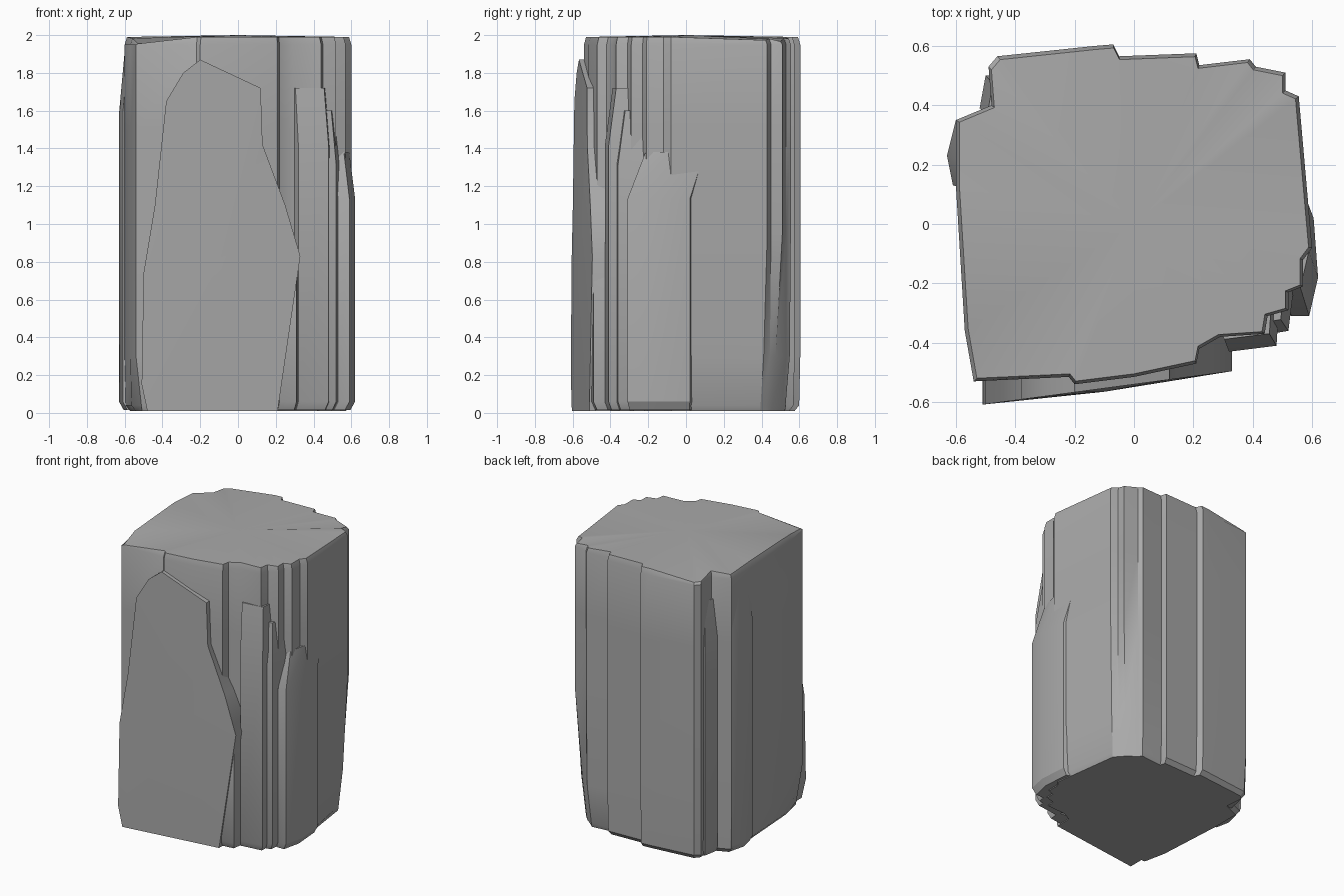
import bpy, bmesh, math
from mathutils import Vector

cube = bpy.data.objects.get("Cube")
if cube:
    bpy.data.objects.remove(cube, do_unlink=True)

stone = bpy.data.materials.new("grey_stone")
stone.use_nodes = True
GREY = (0.4, 0.4, 0.4, 1)
stone.diffuse_color = GREY
stone.node_tree.nodes["Principled BSDF"].inputs["Base Color"].default_value = GREY


def finish(name, bm):
    """Turn a bmesh into a shaded stone object."""
    bmesh.ops.recalc_face_normals(bm, faces=bm.faces)
    mesh = bpy.data.meshes.new(name)
    bm.to_mesh(mesh)
    bm.free()
    obj = bpy.data.objects.new(name, mesh)
    bpy.context.collection.objects.link(obj)
    mesh.materials.append(stone)
    bpy.ops.object.select_all(action="DESELECT")
    obj.select_set(True)
    bpy.context.view_layer.objects.active = obj
    bpy.ops.object.shade_smooth_by_angle(angle=math.radians(28))


def loft(name, rings, peak):
    """Skin a stack of rings and close it with a fan to the peak."""
    bm = bmesh.new()
    rings = [[bm.verts.new(p) for p in ring] for ring in rings]
    tip = bm.verts.new(peak)
    count = len(rings[0])
    for i in range(count):
        j = (i + 1) % count
        for low, high in zip(rings, rings[1:]):
            bm.faces.new((low[i], low[j], high[j], high[i]))
        bm.faces.new((rings[-1][i], rings[-1][j], tip))
    bm.faces.new(rings[0][::-1])
    finish(name, bm)


def weather(x, y, z):
    """Wear the corners round at both ends, most of all the back left one."""
    r = math.hypot(x, y)
    if x > 0.2 and y > 0.2:
        limit = 0.74 - 0.1 * max(0, 1 - z / 0.95)
    else:
        limit = 0.76 - 0.05 * max(0, 1 - z / 0.3)
    k = min(1, limit / r)
    drop = 0.35 * max(0, r - 0.64) if z > 1.95 else 0
    return Vector((x * k, y * k, z - drop))


# Main column with stepped, fractured corners
outline = [
    (-.54, -.53), (-.22, -.515), (-.2, -.54), (0, -.515), (.21, -.47),
    (.22, -.42), (.29, -.38), (.44, -.37), (.45, -.31), (.52, -.29),
    (.52, -.23), (.57, -.21), (.57, -.12), (.6, -.08), (.555, .43),
    (.51, .45), (.51, .51), (.41, .53), (.39, .555), (.22, .535), (.21, .575),
    (-.05, .565), (-.07, .605), (-.13, .6), (-.46, .565), (-.49, .53), (-.48, .4),
    (-.6, .35), (-.6, .13), (-.57, -.36)]
levels = [(.01, .95), (.04, .99), (.3, 1), (.95, 1), (1.5, 1), (1.95, 1), (1.99, .98)]
loft("rock_column",
     [[weather(x * s, y * s, z) for x, y in outline] for z, s in levels], (0, 0, 2))

# Broad slab on the front, its outline given as x and z
slab = [(-.48, .01), (.21, .01), (.33, .83), (.25, 1.1), (.13, 1.42), (.12, 1.72),
        (-.2, 1.87), (-.29, 1.8), (-.38, 1.65), (-.44, 1.1), (-.5, .74), (-.51, .15)]


def slab_ring(depth):
    return [(x, depth + .134 * x, z) for x, z in slab]


loft("front_slab", [slab_ring(-.36), slab_ring(-.54)], (-.1, -.565, .8))


def splinter(name, section, top, lean):
    """An upright shard with a worn foot and a narrowed, leaning top."""
    stages = [(.015, .96, 0), (.06, 1, 0), (top * .82, 1, 0), (top, .95, lean)]
    rings = [[(x * s, y * s + shift, z) for x, y in section] for z, s, shift in stages]
    loft(name, rings, sum((Vector(p) for p in rings[-1]), Vector()) / len(section))


# Upright splinters stacked against the corners
splinter("front_splinter", [(.15, -.38), (.22, -.5), (.31, -.49), (.32, -.4)], .85, .03)
splinter("corner_splinter", [(.25, -.25), (.32, -.43), (.48, -.41), (.49, -.25)], 1.72, .02)
splinter("inner_splinter", [(.35, -.2), (.46, -.37), (.52, -.36), (.54, -.2)], 1.6, .02)
splinter("left_side_slab",
         [(.4, -.2), (.53, -.31), (.59, -.31), (.62, -.18), (.605, .02), (.4, .1)], 1.38, .08)
splinter("right_side_slab",
         [(-.4, .13), (-.4, .34), (-.6, .35), (-.63, .23), (-.61, .13)], 1.93, 0)
splinter("back_right_splinter", [(-.3, .3), (-.3, .5), (-.5, .5), (-.52, .39)], 1.8, 0)
